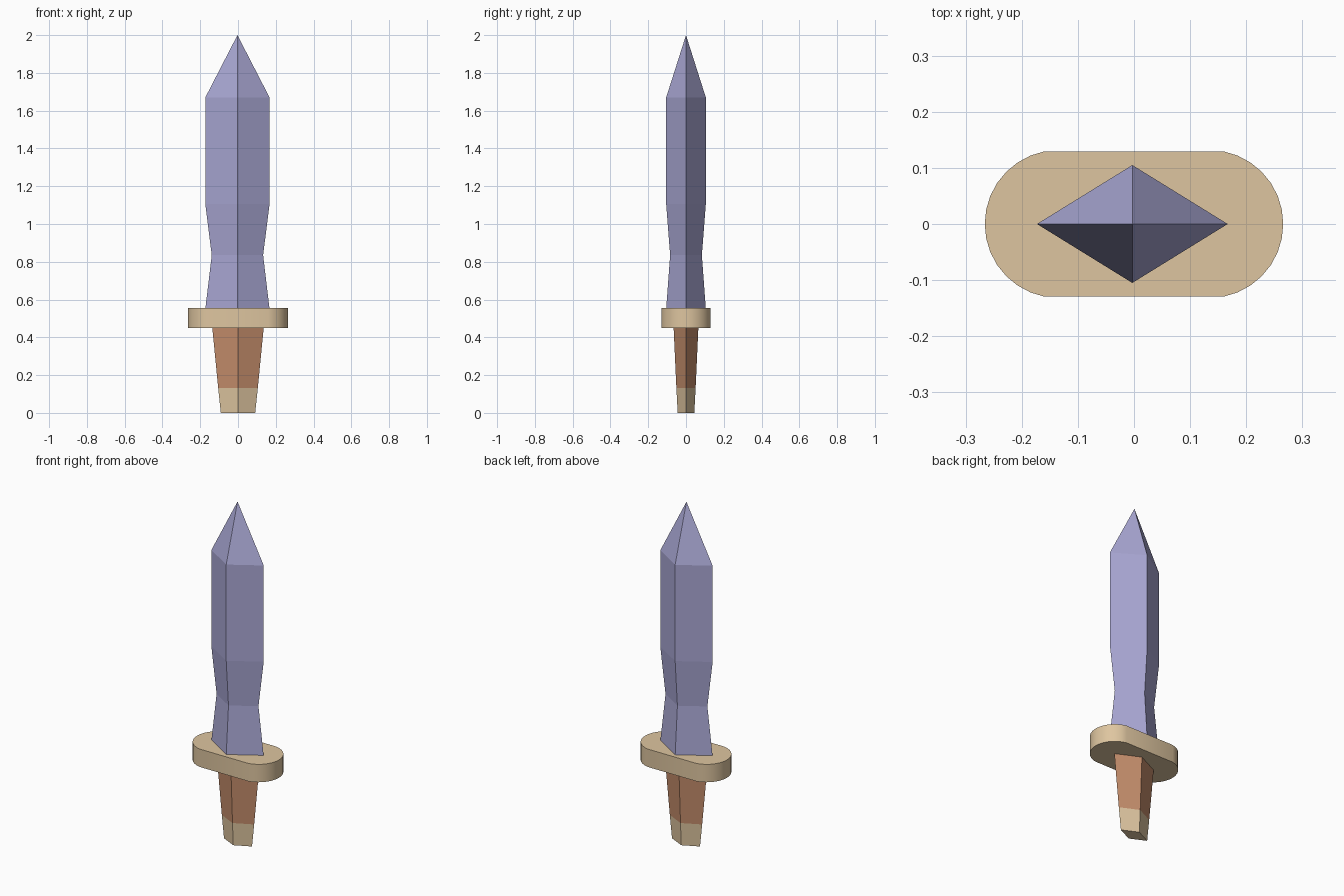
import bpy, bmesh
from math import sin, cos, radians

cube = bpy.data.objects.get("Cube")
if cube:
    bpy.data.objects.remove(cube)


def material(name, colour):
    mat = bpy.data.materials.new(name)
    mat.use_nodes = True
    mat.diffuse_color = (*colour, 1)
    mat.node_tree.nodes["Principled BSDF"].inputs["Base Color"].default_value = (*colour, 1)
    return mat


steel = material("lavender steel", (0.40, 0.39, 0.66))
tan = material("tan", (0.73, 0.56, 0.35))
leather = material("brown leather", (0.56, 0.27, 0.15))


def loft(name, sections, mats, tip=None):
    """Skin a stack of outlines [(points, z), ...], closed by caps or a tip."""
    bm = bmesh.new()
    rings = [[bm.verts.new((x, y, z)) for x, y in pts] for pts, z in sections]
    n = len(rings[0])
    bm.faces.new(rings[0][::-1])
    for low, high in zip(rings, rings[1:]):
        for i in range(n):
            j = (i + 1) % n
            bm.faces.new((low[i], low[j], high[j], high[i]))
    if tip:
        point = bm.verts.new(tip)
        for i in range(n):
            bm.faces.new((rings[-1][i], rings[-1][(i + 1) % n], point))
    else:
        bm.faces.new(rings[-1])
    bmesh.ops.recalc_face_normals(bm, faces=bm.faces)
    mesh = bpy.data.meshes.new(name)
    bm.to_mesh(mesh)
    bm.free()
    for mat in mats:
        mesh.materials.append(mat)
    obj = bpy.data.objects.new(name, mesh)
    bpy.context.collection.objects.link(obj)
    return obj


def diamond(rx, ry, cx=0):
    return [(cx + rx, 0), (cx, ry), (cx - rx, 0), (cx, -ry)]


# Blade: diamond section, waisted above the guard, ending in a point
CX = -0.003
wide, waist = diamond(0.17, 0.105, CX), diamond(0.136, 0.084, CX)
loft("blade", [(wide, 0.55), (waist, 0.835), (wide, 1.105), (wide, 1.67)],
     [steel], tip=(CX, 0, 2.0))

# Guard: rounded-end slab
R, OFFSET, STEP = 0.132, 0.134, 11.25
arc = [(OFFSET + R * cos(radians(k * STEP)), R * sin(radians(k * STEP)))
       for k in range(-7, 8)]
outline = arc + [(-x, -y) for x, y in arc]
guard = loft("guard", [(outline, 0.45), (outline, 0.555)], [tan])
bpy.context.view_layer.objects.active = guard
guard.select_set(True)
bpy.ops.object.shade_smooth_by_angle(angle=radians(35))
guard.select_set(False)

# Grip: tapered diamond with a tan pommel end
grip = loft("grip", [(diamond(0.091, 0.044), 0), (diamond(0.105, 0.051), 0.133),
                     (diamond(0.137, 0.066), 0.46)], [leather, tan])
for face in grip.data.polygons:
    face.material_index = 1 if face.center.z < 0.133 else 0
